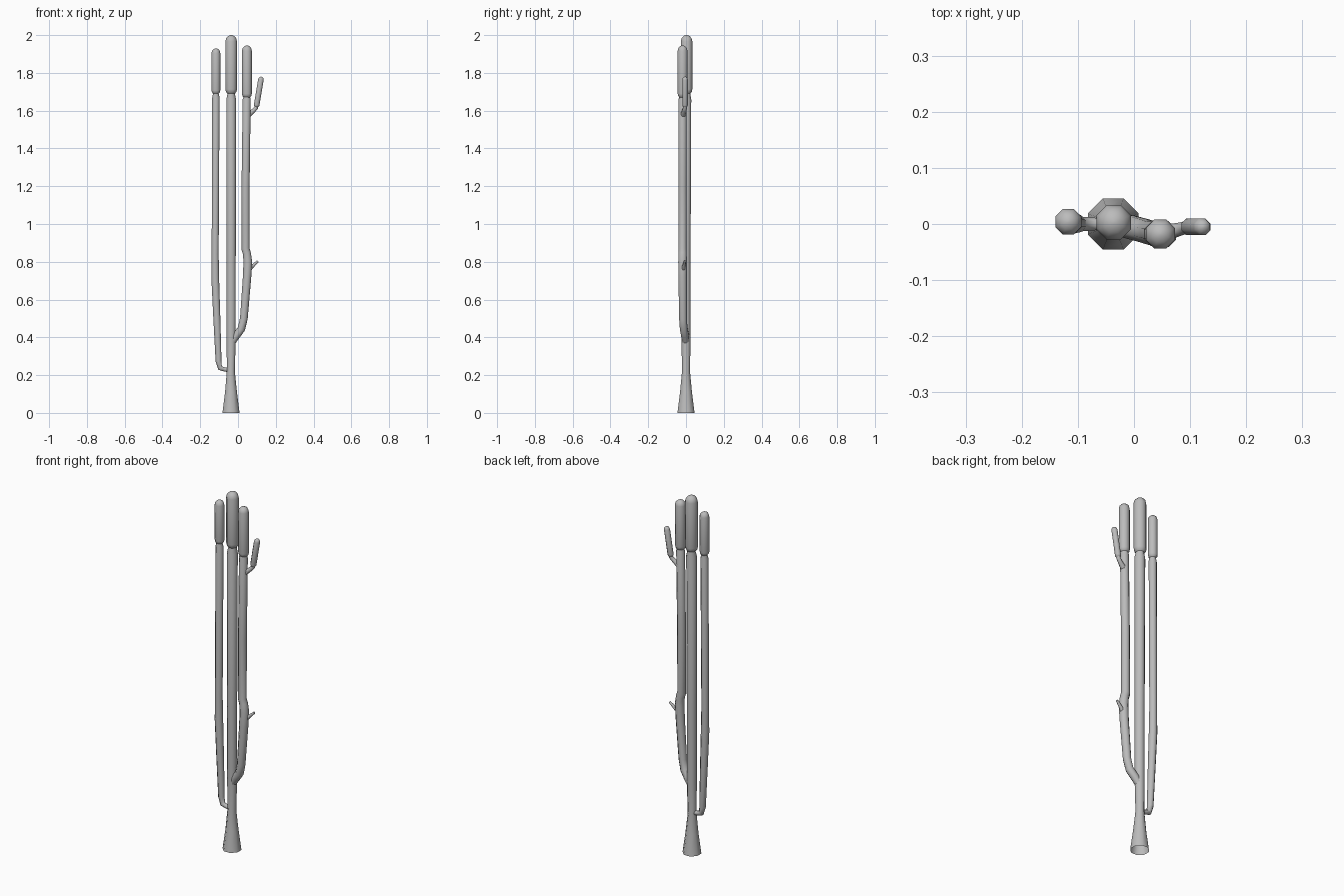
import bpy
import math
from mathutils import Vector

cube = bpy.data.objects.get("Cube")
if cube:
    bpy.data.objects.remove(cube, do_unlink=True)

grey = bpy.data.materials.new("plain grey")
grey.use_nodes = True
grey.diffuse_color = (0.5, 0.5, 0.5, 1)
grey.node_tree.nodes["Principled BSDF"].inputs["Base Color"].default_value = (0.5, 0.5, 0.5, 1)

SIDES = 8


def tube(name, rings, cap_start=True):
    """Octagonal tube through (x, y, z, radius) rings, bent along its path."""
    pts = [Vector(r[:3]) for r in rings]
    verts, faces = [], []
    for i, p in enumerate(pts):
        steps = [(b - a).normalized() for a, b in zip(pts, pts[1:])][max(i - 1, 0):i + 1]
        t = sum(steps, Vector()).normalized()
        u = Vector((0, 1, 0)).cross(t).normalized()
        v = t.cross(u)
        for k in range(SIDES):
            a = 2 * math.pi * (k + 0.5) / SIDES
            verts.append(p + rings[i][3] * (u * math.cos(a) + v * math.sin(a)))
    for i in range(len(pts) - 1):
        for k in range(SIDES):
            n = (k + 1) % SIDES
            a, b = i * SIDES, (i + 1) * SIDES
            faces.append((a + k, a + n, b + n, b + k))
    if cap_start:
        faces.append(tuple(reversed(range(SIDES))))
    faces.append(tuple(range(len(verts) - SIDES, len(verts))))
    mesh = bpy.data.meshes.new(name)
    mesh.from_pydata(verts, [], faces)
    mesh.materials.append(grey)
    obj = bpy.data.objects.new(name, mesh)
    bpy.context.collection.objects.link(obj)
    bpy.ops.object.select_all(action="DESELECT")
    obj.select_set(True)
    bpy.context.view_layer.objects.active = obj
    bpy.ops.object.shade_smooth_by_angle(angle=math.radians(50))
    return obj


def head(name, bottom, top, r):
    """Long capsule with a tucked-in base and a domed top."""
    a, b = Vector(bottom), Vector(top)
    length = (b - a).length
    profile = [(0, 0.65), (0.3 * r, 0.92), (0.7 * r, 1)]
    for deg in (0, 30, 55, 75, 87):
        s = math.radians(deg)
        profile.append((length - r + r * math.sin(s), math.cos(s)))
    d = (b - a).normalized()
    tube(name, [(*(a + d * h), r * w) for h, w in profile])


# Main trunk with flared, open foot
tube("trunk", [(-0.037, 0, 0, 0.049), (-0.037, 0, 0.11, 0.034), (-0.038, 0, 0.22, 0.023),
               (-0.036, 0, 0.40, 0.026), (-0.036, 0, 0.80, 0.026), (-0.036, 0.002, 1.66, 0.028),
               (-0.036, 0.003, 1.685, 0.022), (-0.036, 0.003, 1.72, 0.022)], cap_start=False)

# Stem on the right of the model
tube("right_stem", [(-0.035, 0, 0.225, 0.012), (-0.07, 0, 0.23, 0.012), (-0.095, 0, 0.237, 0.014),
                    (-0.103, 0.001, 0.275, 0.017), (-0.112, 0.002, 0.50, 0.020),
                    (-0.120, 0.003, 0.70, 0.022), (-0.121, 0.003, 0.84, 0.020),
                    (-0.117, 0.004, 1.67, 0.021), (-0.117, 0.004, 1.69, 0.016),
                    (-0.117, 0.004, 1.72, 0.016)])

# Stem on the left of the model, with a swelling where the twig leaves
tube("left_stem", [(-0.035, 0, 0.37, 0.020), (-0.008, -0.005, 0.41, 0.022), (0.018, -0.012, 0.445, 0.022),
                   (0.031, -0.016, 0.50, 0.022), (0.048, -0.018, 0.72, 0.024),
                   (0.052, -0.018, 0.80, 0.025), (0.047, -0.018, 0.845, 0.023),
                   (0.039, -0.018, 0.87, 0.023), (0.040, -0.018, 1.20, 0.023),
                   (0.046, -0.018, 1.66, 0.023), (0.047, -0.018, 1.675, 0.018),
                   (0.047, -0.018, 1.71, 0.018)])

# Side twigs
tube("lower_twig", [(0.05, -0.018, 0.75, 0.014), (0.075, -0.011, 0.775, 0.010), (0.105, -0.005, 0.803, 0.006)])
tube("upper_twig", [(0.052, -0.016, 1.575, 0.016), (0.082, -0.009, 1.60, 0.012),
                    (0.096, -0.005, 1.615, 0.011), (0.101, -0.005, 1.65, 0.010)])

# Heads
head("trunk_head", (-0.036, 0.003, 1.69), (-0.036, 0.003, 2.0), 0.033)
head("right_head", (-0.117, 0.004, 1.69), (-0.117, 0.004, 1.93), 0.025)
head("left_head", (0.047, -0.018, 1.67), (0.047, -0.018, 1.945), 0.028)
head("small_head", (0.097, -0.005, 1.62), (0.124, -0.005, 1.78), 0.016)
